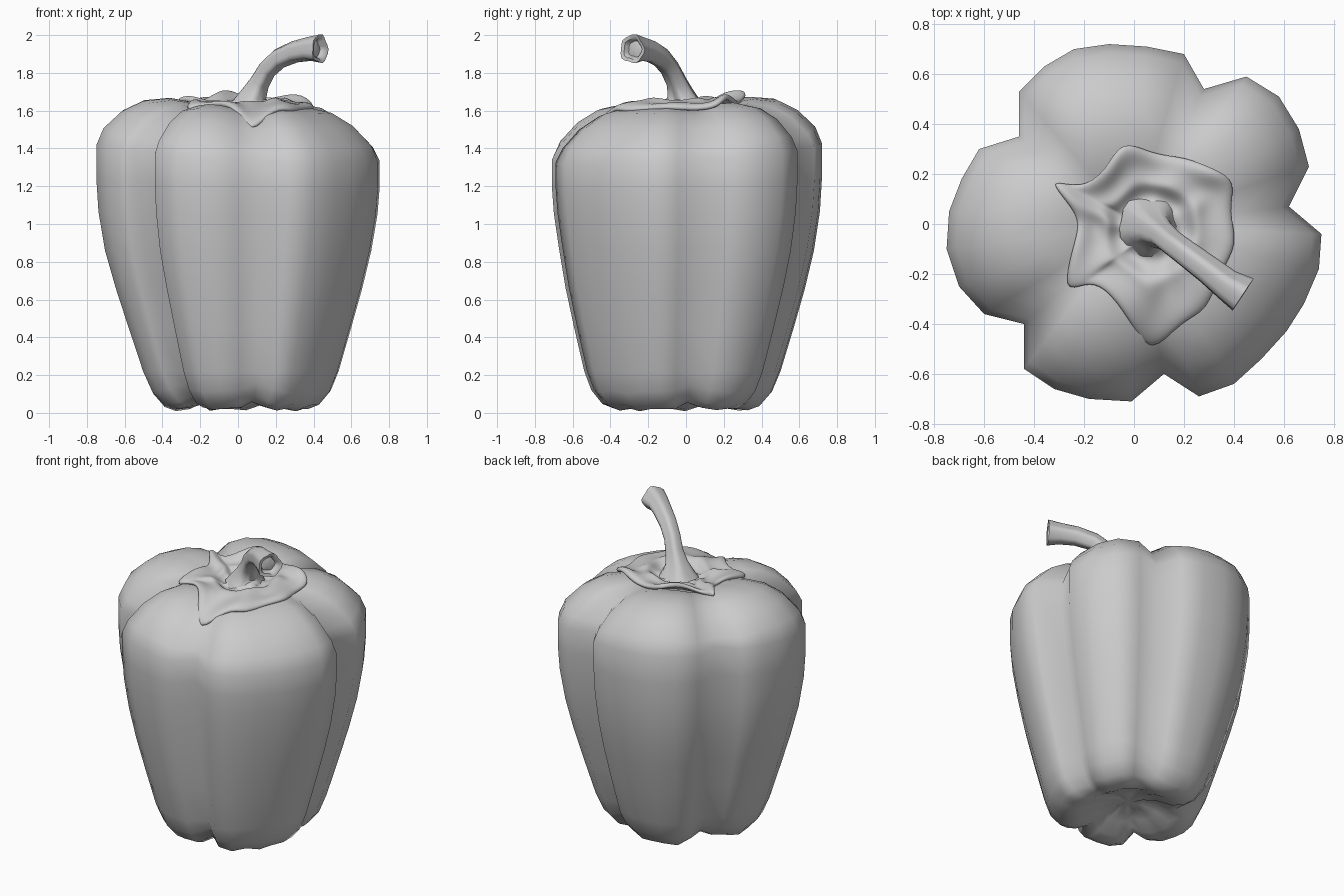
import bpy, bmesh, math
from mathutils import Vector
from mathutils.bvhtree import BVHTree

if "Cube" in bpy.data.objects:
    bpy.data.objects.remove(bpy.data.objects["Cube"])


def loft(name, rings, cap_start=None, cap_end=None):
    """Skin a list of closed rings; optional centre points close the ends."""
    bm = bmesh.new()
    loops = [[bm.verts.new(p) for p in ring] for ring in rings]
    n = len(loops[0])
    for a, b in zip(loops, loops[1:]):
        for i in range(n):
            j = (i + 1) % n
            bm.faces.new((a[i], a[j], b[j], b[i]))
    for loop, c in ((loops[0], cap_start), (loops[-1], cap_end)):
        if c is not None:
            v = bm.verts.new(c)
            for i in range(n):
                bm.faces.new((loop[i], loop[(i + 1) % n], v))
    bmesh.ops.recalc_face_normals(bm, faces=bm.faces)
    mesh = bpy.data.meshes.new(name)
    bm.to_mesh(mesh)
    tree = BVHTree.FromBMesh(bm)
    bm.free()
    mesh.shade_smooth()
    ob = bpy.data.objects.new(name, mesh)
    bpy.context.collection.objects.link(ob)
    return ob, tree


def clamp(v):
    return max(0.0, min(1.0, v))


# Pepper body: five-lobed section scaled along a vertical profile
section = [(.20, .68), (.28, .54), (.45, .59), (.58, .51), (.66, .38), (.70, .23), (.62, .07),
           (.75, -.04), (.74, -.18), (.68, -.32), (.61, -.43), (.51, -.54), (.40, -.64), (.26, -.69),
           (.12, -.60), (-.01, -.71), (-.18, -.70), (-.32, -.66), (-.44, -.58), (-.44, -.40),
           (-.60, -.36), (-.70, -.25), (-.75, -.10), (-.74, .05), (-.69, .18), (-.62, .30),
           (-.46, .35), (-.46, .53), (-.36, .63), (-.24, .70), (-.10, .72), (.05, .71)]
profile = [(.12, .10), (.25, .07), (.37, .02), (.47, .008), (.55, .03), (.63, .10), (.69, .22),
           (.785, .45), (.87, .66), (.94, .86), (.985, 1.06), (1, 1.22), (1, 1.38), (.95, 1.47),
           (.82, 1.565), (.67, 1.625), (.5, 1.645), (.34, 1.63), (.2, 1.59)]
n = len(section)
raw = [clamp((.72 - math.hypot(*p)) / .12) for p in section]
valley = [(raw[i - 1] + 2 * raw[i] + raw[(i + 1) % n]) / 3 for i in range(n)]
rings = []
for s, z in profile:
    ring = []
    low = clamp(1 - z / .9)
    tilt = clamp((z - 1) / .4) * .06
    k = clamp((.6 - s) / .5) if z > 1 else clamp((.45 - s) / .5)
    for i, ((x, y), v) in enumerate(zip(section, valley)):
        f = s * (1 + (.70 / math.hypot(x, y) - 1) * k)
        px, py = x * f + .02 * low, y * f * (1 + .07 * low) - .03 * low
        pz = z + tilt * (py - px)
        if z > 1.4:
            pz -= .06 * v * clamp(s * 1.6)
        elif z < .2:
            pz += (.06 * v + .009 * (1 + math.sin(i * 2.4))) * clamp(s * 2)
        ring.append((px, py, pz))
    rings.append(ring)
body, tree = loft("pepper_body", rings, (.02, -.03, .10), (0, 0, 1.57))


def top_z(x, y):
    hit = tree.ray_cast(Vector((x, y, 3)), Vector((0, 0, -1)))[0]
    return hit.z if hit else 1.55


# Calyx: crinkled star of leaf tissue draped over the body
outline = [(.40, .16), (.32, .22), (.20, .27), (.08, .285), (-.04, .32), (-.12, .22), (-.22, .16),
           (-.32, .17), (-.27, .08), (-.23, .0), (-.25, -.10), (-.27, -.25), (-.20, -.25),
           (-.12, -.27), (-.02, -.39), (.07, -.50), (.19, -.40), (.29, -.34), (.35, -.20),
           (.41, -.08), (.39, .05)]
m = len(outline)


def sharpen(i, axis):
    """Push a point outward so subdivision keeps the star tips."""
    mid = (outline[i - 1][axis] + outline[(i + 1) % m][axis]) / 2
    return outline[i][axis] + .45 * (outline[i][axis] - mid)


outline = [(sharpen(i, 0), sharpen(i, 1)) for i in range(m)]
cx, cy = .07, -.02
steps = [(1, .02), (.9, .035), (.76, .03), (.64, .04), (.54, .06), (.44, .03), (.34, .03), (.24, .07)]
rings = []
for t, h in steps:
    ring = []
    for i, (x, y) in enumerate(outline):
        r0 = math.hypot(x - cx, y - cy)
        f = t * (1 + (.34 / r0 - 1) * clamp((.9 - t) * 1.8))
        px, py = cx + (x - cx) * f, cy + (y - cy) * f
        wave = (.017 * math.sin(i * 2.1 + t * 5) + .009 * math.sin(i * 3.4 - t * 9)) * clamp(t * 1.5)
        lift = .025 if t > .85 and i in (0, 1, 4, 5) else 0
        ring.append((px, py, top_z(px, py) + h + wave + lift))
    rings.append(ring)
calyx, _ = loft("calyx", rings, None, (cx, cy, 1.68))
solid = calyx.modifiers.new("thickness", "SOLIDIFY")
solid.thickness = .03
solid.offset = -1
sub = calyx.modifiers.new("smooth", "SUBSURF")
sub.levels = sub.render_levels = 2

# Stem: ridged tube that bends forward and ends in a hollow cut
path = [Vector(p) for p in [(.06, -.01, 1.61), (.07, -.015, 1.65), (.085, -.025, 1.69),
                            (.115, -.045, 1.75), (.155, -.08, 1.82), (.215, -.125, 1.875),
                            (.295, -.185, 1.91), (.37, -.245, 1.925), (.435, -.285, 1.926)]]
radii = [.12, .095, .068, .053, .05, .052, .056, .062, .075]
sides = 20
side = Vector((.55, .83, 0)).normalized()


def stem_ring(c, d, r):
    up = side.cross(d).normalized()
    ring = []
    for i in range(sides):
        a = math.tau * i / sides
        q = r * (1 + .07 * math.cos(5 * a) + .04 * math.sin(3 * a))
        ring.append(c + side * q * math.cos(a) + up * q * math.sin(a))
    return ring


rings = []
for i, (c, r) in enumerate(zip(path, radii)):
    d = (path[min(i + 1, len(path) - 1)] - path[max(i - 1, 0)]).normalized()
    if i < 2:
        d = Vector((.1, -.05, 1)).normalized()
    rings.append(stem_ring(c, d, r))
rings.append(stem_ring(path[-1] - d * .004, d, .056))
rings.append(stem_ring(path[-1] - d * .03, d, .042))
stem, _ = loft("stem", rings, path[0], path[-1] - d * .02)
bpy.ops.object.select_all(action="DESELECT")
stem.select_set(True)
bpy.context.view_layer.objects.active = stem
bpy.ops.object.shade_smooth_by_angle(angle=math.radians(50))
